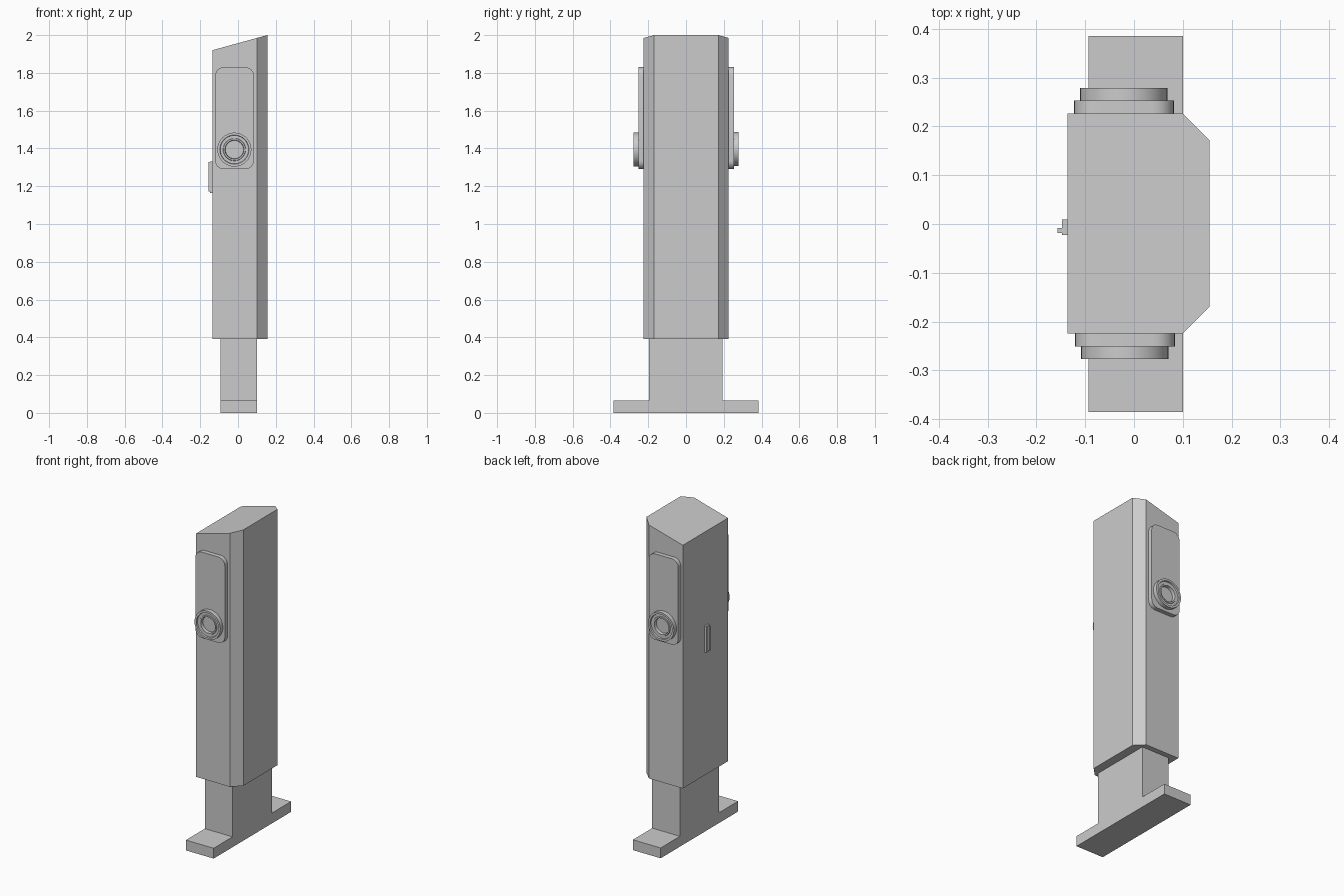
import bpy, bmesh, math
from mathutils import Vector

if "Cube" in bpy.data.objects:
    bpy.data.objects.remove(bpy.data.objects["Cube"])

grey = bpy.data.materials.new("light_grey")
grey.diffuse_color = (0.6, 0.6, 0.6, 1)
grey.use_nodes = True
grey.node_tree.nodes["Principled BSDF"].inputs["Base Color"].default_value = grey.diffuse_color


def finish(name, bm, smooth=False):
    bmesh.ops.recalc_face_normals(bm, faces=bm.faces[:])
    me = bpy.data.meshes.new(name)
    bm.to_mesh(me)
    bm.free()
    me.materials.append(grey)
    ob = bpy.data.objects.new(name, me)
    bpy.context.collection.objects.link(ob)
    if smooth:
        bpy.ops.object.select_all(action='DESELECT')
        ob.select_set(True)
        bpy.context.view_layer.objects.active = ob
        bpy.ops.object.shade_smooth_by_angle(angle=math.radians(30))
    return ob


def prism(name, pts, offset, smooth=False, slope=None):
    """Extrude a planar outline by an offset; slope(x) sets the top height."""
    bm = bmesh.new()
    face = bm.faces.new([bm.verts.new(p) for p in pts])
    r = bmesh.ops.extrude_face_region(bm, geom=[face], use_keep_orig=True)
    for v in [g for g in r['geom'] if isinstance(g, bmesh.types.BMVert)]:
        v.co += Vector(offset)
        if slope:
            v.co.z = slope(v.co.x)
    return finish(name, bm, smooth)


def box(name, x0, x1, y0, y1, z0, z1):
    return prism(name, [(x0, y0, z0), (x1, y0, z0), (x1, y1, z0), (x0, y1, z0)],
                 (0, 0, z1 - z0))


def rounded_panel(name, x0, x1, z0, z1, y, depth, r=0.045, n=6):
    pts = []
    corners = [(x1 - r, z1 - r), (x0 + r, z1 - r), (x0 + r, z0 + r), (x1 - r, z0 + r)]
    for k, (cx, cz) in enumerate(corners):
        for i in range(n + 1):
            a = math.pi / 2 * (k + i / n)
            pts.append((cx + r * math.cos(a), y, cz + r * math.sin(a)))
    return prism(name, pts, (0, depth, 0), True)


def lathe_y(name, cx, cz, y, side, profile, n=32):
    """Revolve (radius, height) pairs about a y axis, capping both ends."""
    bm = bmesh.new()
    rings = [[bm.verts.new((cx + r * math.cos(2 * math.pi * i / n), y + side * h,
                            cz + r * math.sin(2 * math.pi * i / n)))
              for i in range(n)] for r, h in profile]
    for a, b in zip(rings, rings[1:]):
        for i in range(n):
            j = (i + 1) % n
            bm.faces.new((a[i], a[j], b[j], b[i]))
    bm.faces.new(rings[0])
    bm.faces.new(rings[-1])
    return finish(name, bm, True)


# base foot and post
box("base_foot", -0.093, 0.1, -0.385, 0.385, 0, 0.065)
box("post", -0.093, 0.1, -0.197, 0.193, 0.065, 0.39)

# cabinet with chamfered front edges and sloped top
outline = [(-0.136, -0.224), (0.1, -0.224), (0.155, -0.169),
           (0.155, 0.171), (0.1, 0.226), (-0.136, 0.226)]
prism("cabinet", [(x, y, 0.39) for x, y in outline], (0, 0, 1.6),
      slope=lambda x: 2.0 + (x - 0.155) * 0.08 / 0.291)

# side panels with round stepped sockets
profile = [(0.09, 0), (0.09, 0.027), (0.077, 0.027), (0.075, 0.018), (0.06, 0.018),
           (0.058, 0.022), (0.05, 0.022), (0.048, 0.003)]
for label, side, y, dx, dz in (("front", -1, -0.224, 0, 0), ("back", 1, 0.226, -0.002, 0.003)):
    rounded_panel(label + "_panel", -0.121 + dx, 0.084 + dx, 1.29, 1.83, y, side * 0.027)
    lathe_y(label + "_socket", -0.019 + dx, 1.394 + dz, y + side * 0.026, side, profile)

# lock plate and raised handle
box("lock_plate", -0.148, -0.136, -0.023, 0.009, 1.165, 1.33)
box("lock_handle", -0.157, -0.148, -0.018, -0.008, 1.172, 1.327)
